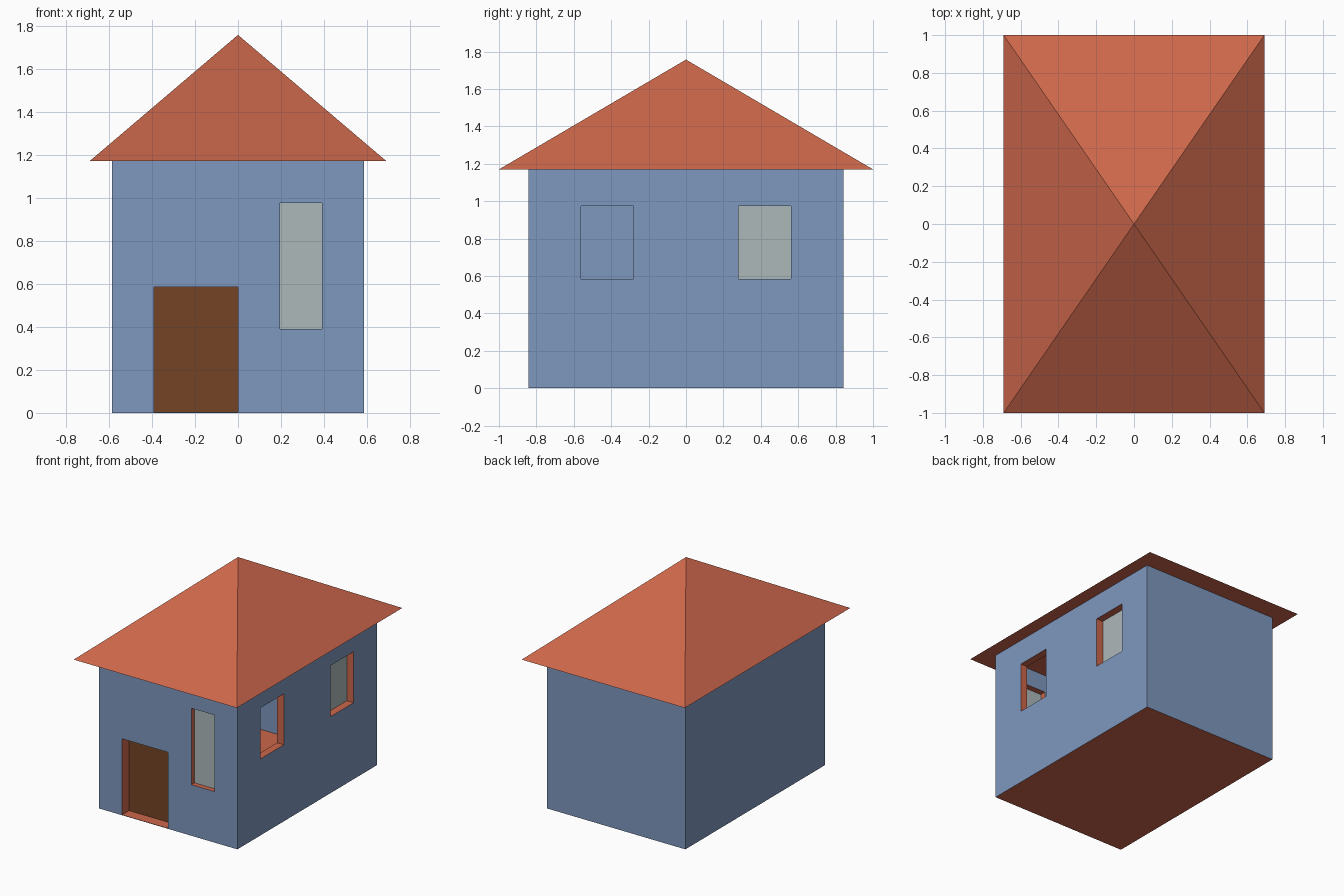
import bpy, bmesh
from mathutils import Vector

if "Cube" in bpy.data.objects:
    bpy.data.objects.remove(bpy.data.objects["Cube"])


def material(name, rgb):
    m = bpy.data.materials.new(name)
    m.diffuse_color = (*rgb, 1)
    m.use_nodes = True
    m.node_tree.nodes["Principled BSDF"].inputs["Base Color"].default_value = m.diffuse_color
    return m


blue = material("wall_blue", (0.21, 0.31, 0.52))
red = material("roof_red", (0.60, 0.135, 0.07))
brown = material("door_brown", (0.175, 0.057, 0.018))
glass = material("glass_grey", (0.42, 0.48, 0.49))


def add_object(name, bm, *mats):
    me = bpy.data.meshes.new(name)
    bmesh.ops.recalc_face_normals(bm, faces=bm.faces)
    bm.to_mesh(me)
    bm.free()
    for m in mats:
        me.materials.append(m)
    ob = bpy.data.objects.new(name, me)
    bpy.context.collection.objects.link(ob)
    return ob


def box(name, lo, hi, *mats):
    lo, hi = Vector(lo), Vector(hi)
    bm = bmesh.new()
    bmesh.ops.create_cube(bm, size=1)
    for v in bm.verts:
        v.co = (lo + hi) / 2 + v.co * (hi - lo)
    return add_object(name, bm, *mats)


def panel(name, corners, mat):
    bm = bmesh.new()
    bm.faces.new([bm.verts.new(c) for c in corners])
    return add_object(name, bm, mat)


X, Y, H = 0.585, 0.843, 1.17       # outer half sizes and wall height
K = 0.9                            # cavity scale
IX, IY, FLOOR = X * K, Y * K, 0.0585

# Walls: hollow box with door and window openings
walls = box("walls", (-X, -Y, 0), (X, Y, H), blue, red)
cutters = [
    box("cavity_cutter", (-IX, -IY, FLOOR), (IX, IY, H - FLOOR)),
    box("door_cutter", (-0.39, -1, 0.003), (0, -IY + 0.004, 0.585)),
    box("front_window_cutter", (0.195, -1, 0.39), (0.39, -0.7, 0.975)),
]
for s in (-1, 1):
    y0, y1 = sorted((s * 0.281, s * 0.562))
    cutters.append(box("side_window_cutter", (0.45, y0, 0.585), (0.8, y1, 0.975)))
for c in cutters:
    c.hide_render = True
    mod = walls.modifiers.new(c.name, 'BOOLEAN')
    mod.operation, mod.solver, mod.object = 'DIFFERENCE', 'EXACT', c
bpy.context.view_layer.update()
deps = bpy.context.evaluated_depsgraph_get()
mesh = bpy.data.meshes.new_from_object(walls.evaluated_get(deps))
walls.modifiers.clear()
walls.data = mesh
for c in cutters:
    bpy.data.objects.remove(c)

# Wall faces are blue; reveals, floor and ceiling are red
mesh.materials.clear()
mesh.materials.append(blue)
mesh.materials.append(red)
for p in mesh.polygons:
    on_x = abs(p.normal.x) > 0.9 and min(abs(abs(p.center.x) - d) for d in (X, IX)) < 0.001
    on_y = abs(p.normal.y) > 0.9 and min(abs(abs(p.center.y) - d) for d in (Y, IY)) < 0.001
    p.material_index = 0 if on_x or on_y else 1

# Door and panes; the front side window is left open
def front_panel(name, x0, x1, z0, z1, y, mat):
    panel(name, [(x0, y, z0), (x1, y, z0), (x1, y, z1), (x0, y, z1)], mat)


front_panel("door", -0.39, 0, 0.003, 0.585, -IY, brown)
front_panel("front_window_pane", 0.195, 0.39, 0.39, 0.975, -0.805, glass)
px = IX + 0.001
panel("side_window_pane", [(px, 0.281, 0.585), (px, 0.562, 0.585),
                           (px, 0.562, 0.975), (px, 0.281, 0.975)], glass)

# Roof: rectangular pyramid with overhanging eaves
bm = bmesh.new()
base = [bm.verts.new((x, y, H)) for x, y in ((-0.69, -1), (0.69, -1), (0.69, 1), (-0.69, 1))]
apex = bm.verts.new((0, 0, 1.757))
bm.faces.new(base[::-1])
for i in range(4):
    bm.faces.new((base[i], base[(i + 1) % 4], apex))
add_object("roof", bm, red)
